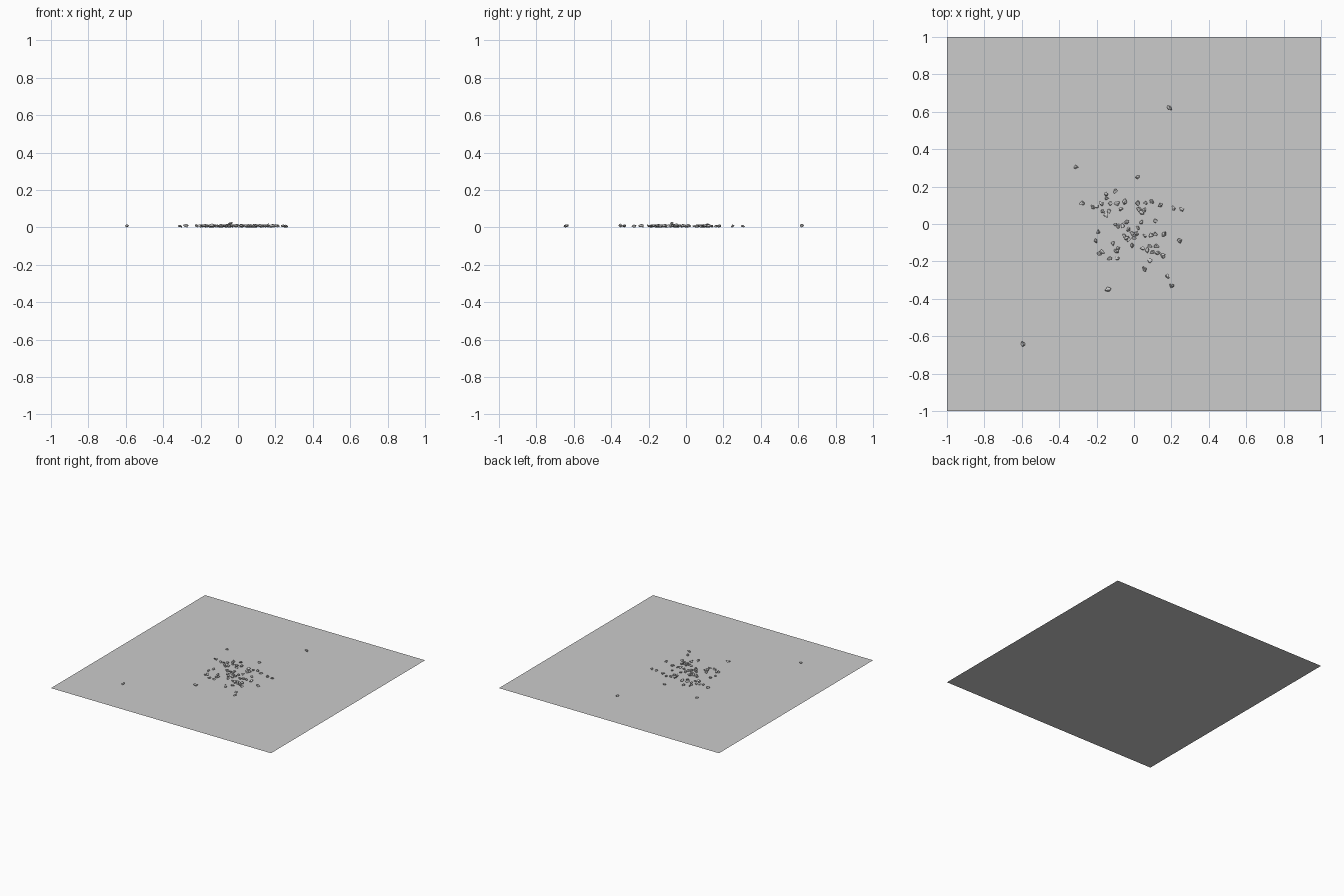
import bpy
import bmesh
import math
import random
from mathutils import Euler, Vector

random.seed(7)

default_cube = bpy.data.objects.get("Cube")
if default_cube:
    bpy.data.objects.remove(default_cube, do_unlink=True)


def make_material(name, value):
    material = bpy.data.materials.new(name)
    material.use_nodes = True
    colour = (value, value, value, 1)
    material.diffuse_color = colour
    material.node_tree.nodes["Principled BSDF"].inputs["Base Color"].default_value = colour
    return material


def add_object(name, mesh):
    obj = bpy.data.objects.new(name, mesh)
    bpy.context.collection.objects.link(obj)
    return obj


def make_stone_mesh(name, material):
    """Angular chip: convex hull of points on an uneven, slightly tapered ellipsoid."""
    bm = bmesh.new()
    taper = random.uniform(0.15, 0.4)
    for _ in range(18):
        direction = Vector([random.gauss(0, 1) for _ in range(3)]).normalized()
        direction *= random.uniform(0.85, 1.05)
        width = 1 - taper * direction.x
        bm.verts.new((0.017 * direction.x,
                      0.012 * direction.y * width,
                      0.009 * direction.z * width))
    hull = bmesh.ops.convex_hull(bm, input=bm.verts)
    unused = {v for v in hull["geom_interior"] if isinstance(v, bmesh.types.BMVert)}
    bmesh.ops.delete(bm, geom=list(unused), context="VERTS")
    bmesh.ops.recalc_face_normals(bm, faces=bm.faces)
    mesh = bpy.data.meshes.new(name)
    bm.to_mesh(mesh)
    bm.free()
    mesh.materials.append(material)
    return mesh


grey = make_material("plain grey", 0.6)

# Flat square ground sheet
bm = bmesh.new()
bmesh.ops.create_grid(bm, x_segments=1, y_segments=1, size=1)
sheet = bpy.data.meshes.new("ground_sheet")
bm.to_mesh(sheet)
bm.free()
sheet.materials.append(grey)
add_object("ground_sheet", sheet)

# Stone positions on the sheet, in hundredths of a unit
stone_groups = {
    "stray_stone": [
        (19, 62), (-31, 30.5), (2, 25), (-28, 11), (21, 8.5), (25.5, 8), (24.5, -9),
        (18, -28), (20, -33), (-14, -35), (-59.5, -64), (5.5, -24), (8.5, -19.5),
        (15.5, -17), (16, -5.5)],
    "back_right_stone": [
        (-22, 9), (-20, 9.5), (-15, 16), (-14.5, 14), (-10, 17.5), (-17.5, 11),
        (-16.5, 7), (-15, 5), (-13.5, 7), (-12.5, 11), (-9, 11), (-7, 8), (-5, 12)],
    "back_left_stone": [
        (2, 11), (2.5, 8), (4, 6), (5.5, 7.5), (6, 11), (9.5, 12), (14, 10),
        (11.5, 1.5)],
    "middle_stone": [
        (-10, 0), (-8.5, -1), (-6, -1), (-4, 1), (-3, -3), (-5, -6.5), (-1, -5),
        (1.5, -5), (2, -2), (4, 1), (-3, -8), (0, -7.5), (-1, -11.5)],
    "front_left_stone": [
        (6, -6), (9, -6), (11.5, -5.5), (4.5, -13), (7, -14), (8.5, -12),
        (10, -15), (12, -12), (12.5, -15.5)],
    "front_right_stone": [
        (-19.5, -4), (-20.5, -9), (-18.5, -16), (-17, -15), (-13, -18.5),
        (-11, -10.5), (-9.5, -14.5), (-8.5, -13), (-9, -18.5)],
}

stone_meshes = [make_stone_mesh(f"stone_shape_{i}", grey) for i in range(12)]


def place_stone(name, x, y, base=0):
    """Turn a stone at random and rest its lowest corner on the given height."""
    mesh = random.choice(stone_meshes)
    stone = add_object(name, mesh)
    tilt = [random.uniform(-0.35, 0.35) for _ in range(2)]
    turn = Euler((*tilt, random.uniform(0, math.tau)))
    size = random.uniform(0.85, 1.1)
    lowest = min((turn.to_matrix() @ v.co).z for v in mesh.vertices) * size
    stone.rotation_euler = turn
    stone.scale = (size, size, size)
    stone.location = (x / 100, y / 100, base - lowest)


for group, spots in stone_groups.items():
    for number, (x, y) in enumerate(spots):
        place_stone(f"{group}_{number}", x, y)

# One stone resting on top of its neighbours
place_stone("resting_stone", -4, -7.5, base=0.014)
